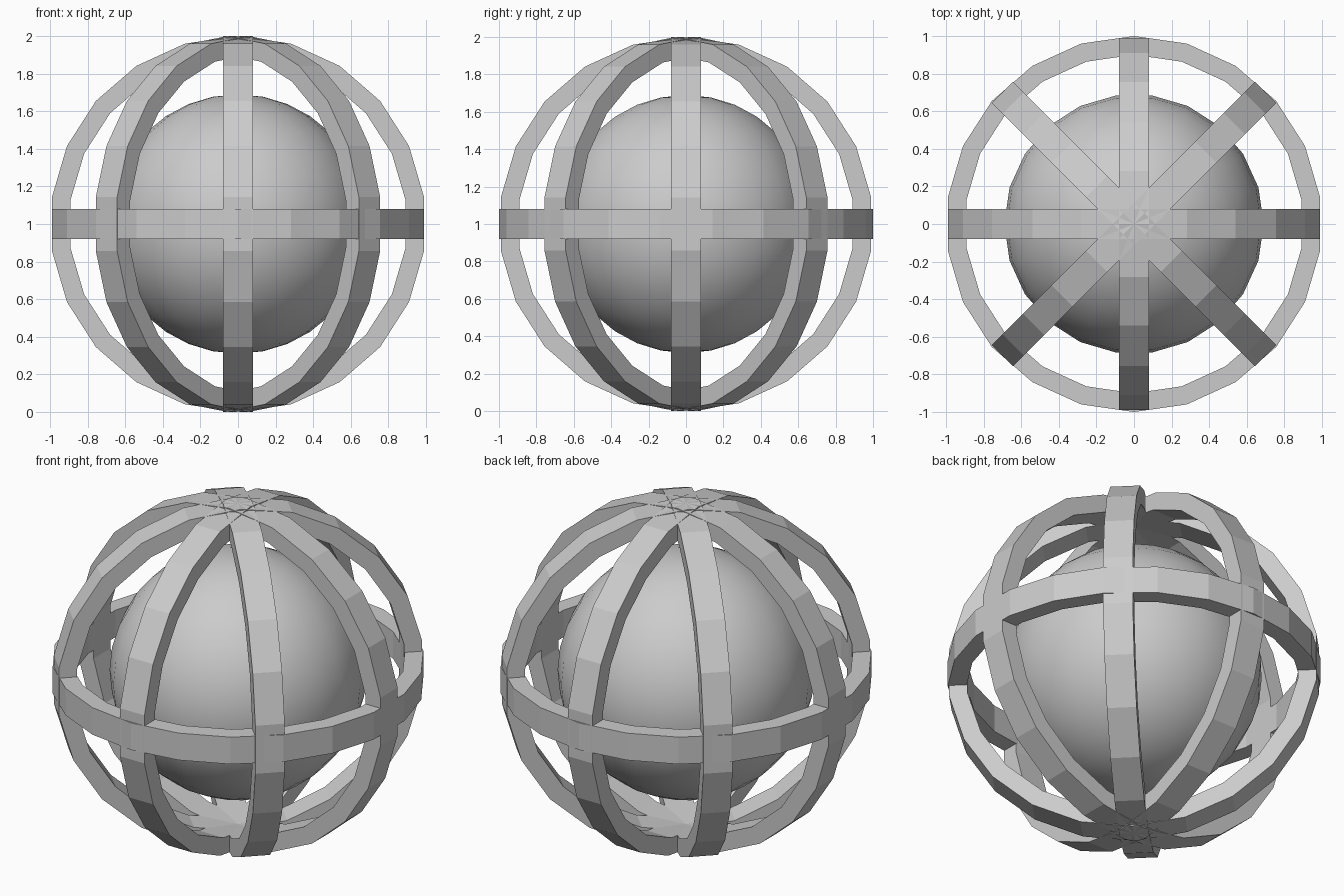
import bpy, bmesh
from math import radians, sin, cos, tau
from mathutils import Matrix

if "Cube" in bpy.data.objects:
    bpy.data.objects.remove(bpy.data.objects["Cube"])

SIDES = 22
OUTER, INNER, HALF_WIDTH = 1.0, 0.9, 0.08
CENTRE = Matrix.Translation((0, 0, 1))


def ring(name, rotation):
    """Flat-faced square-section hoop, with a corner at local +Y."""
    bm = bmesh.new()
    section = [(OUTER, -HALF_WIDTH), (OUTER, HALF_WIDTH),
               (INNER, HALF_WIDTH), (INNER, -HALF_WIDTH)]
    loops = []
    for i in range(SIDES):
        a = tau * i / SIDES
        loops.append([bm.verts.new((-r * sin(a), r * cos(a), z)) for r, z in section])
    for i in range(SIDES):
        p, q = loops[i], loops[(i + 1) % SIDES]
        for k in range(4):
            n = (k + 1) % 4
            bm.faces.new((p[k], q[k], q[n], p[n]))
    bmesh.ops.recalc_face_normals(bm, faces=bm.faces[:])
    bm.transform(CENTRE @ rotation)
    mesh = bpy.data.meshes.new(name)
    bm.to_mesh(mesh)
    bm.free()
    obj = bpy.data.objects.new(name, mesh)
    bpy.context.collection.objects.link(obj)
    return obj


# Horizontal hoop round the middle
ring("equator_ring", Matrix.Identity(4))

# Four upright hoops crossing at the poles
upright = Matrix.Rotation(radians(90), 4, 'X')
for angle in (0, 45, 90, 135):
    ring(f"upright_ring_{angle}", Matrix.Rotation(radians(angle), 4, 'Z') @ upright)

# Smooth ball inside the cage
bpy.ops.mesh.primitive_uv_sphere_add(segments=SIDES, ring_count=16, radius=0.69,
                                     location=(0, 0, 1), rotation=(0, 0, radians(90)))
ball = bpy.context.object
ball.name = "inner_ball"
bpy.ops.object.shade_smooth()
